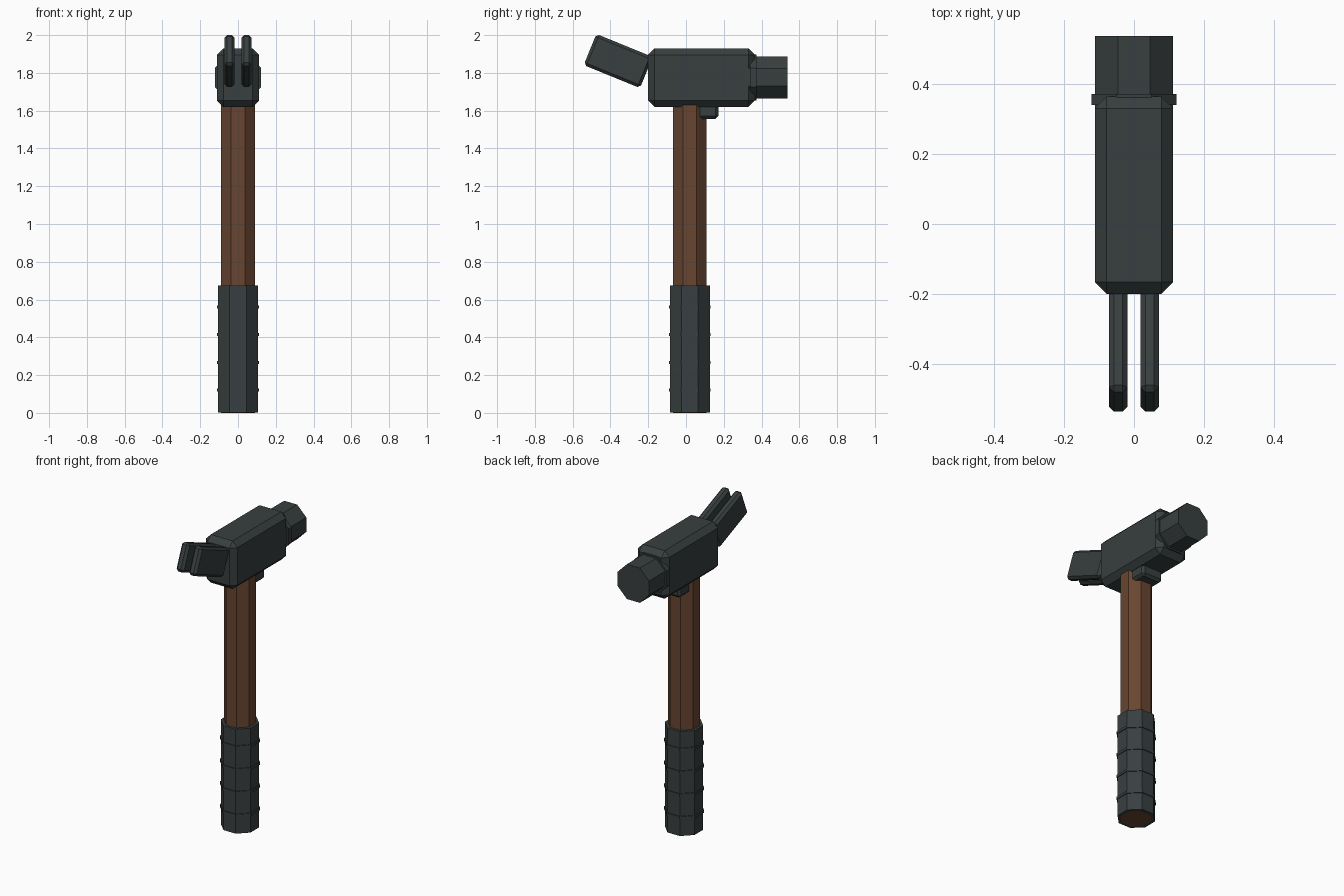
import bpy
import bmesh
from math import pi, cos, radians
from mathutils import Matrix, Vector

if "Cube" in bpy.data.objects:
    bpy.data.objects.remove(bpy.data.objects["Cube"], do_unlink=True)


def make_material(name, rgb):
    mat = bpy.data.materials.new(name)
    mat.use_nodes = True
    mat.diffuse_color = (*rgb, 1)
    mat.node_tree.nodes["Principled BSDF"].inputs["Base Color"].default_value = (*rgb, 1)
    return mat


STEEL = make_material("dark steel", (0.040, 0.050, 0.050))
RUBBER = make_material("dark rubber", (0.040, 0.050, 0.052))
WOOD = make_material("brown wood", (0.140, 0.060, 0.030))


def finish(bm, name, mat):
    mesh = bpy.data.meshes.new(name)
    bm.to_mesh(mesh)
    bm.free()
    mesh.materials.append(mat)
    obj = bpy.data.objects.new(name, mesh)
    bpy.context.collection.objects.link(obj)
    return obj


def octagon(name, mat, half_width, start, end, axis="Z"):
    """Eight-sided prism with flat sides facing the axes."""
    start, end = Vector(start), Vector(end)
    radius = half_width / cos(pi / 8)
    turn = Matrix.Rotation(pi / 8, 4, "Z")
    if axis == "Y":
        turn = Matrix.Rotation(-pi / 2, 4, "X") @ turn
    bm = bmesh.new()
    bmesh.ops.create_cone(bm, cap_ends=True, segments=8, radius1=radius, radius2=radius,
                          depth=(end - start).length,
                          matrix=Matrix.Translation((start + end) / 2) @ turn)
    return finish(bm, name, mat)


def chamfered_box(name, mat, centre, size, chamfer, tilt=0):
    bm = bmesh.new()
    bmesh.ops.create_cube(bm, size=1)
    bmesh.ops.scale(bm, vec=size, verts=bm.verts)
    bmesh.ops.bevel(bm, geom=bm.edges[:], offset=chamfer, segments=1,
                    affect="EDGES", profile=0.5)
    obj = finish(bm, name, mat)
    obj.location = centre
    obj.rotation_euler.x = tilt
    return obj


# Handle and grip
HANDLE_Y = 0.02
octagon("handle", WOOD, 0.089, (0, HANDLE_Y, 0), (0, HANDLE_Y, 1.66))
octagon("grip", RUBBER, 0.106, (0, HANDLE_Y, 0.001), (0, HANDLE_Y, 0.675))
for i in range(4):
    z = 0.12 + i * 0.147
    octagon(f"grip_ring_{i + 1}", RUBBER, 0.111,
            (0, HANDLE_Y, z - 0.008), (0, HANDLE_Y, z + 0.008))

# Head block with the lug below it
chamfered_box("head_block", STEEL, (0, 0.082, 1.775), (0.224, 0.564, 0.31), 0.034)
chamfered_box("lower_lug", STEEL, (0, 0.116, 1.605), (0.15, 0.112, 0.096), 0.015)

# Striking end
HEAD_Z = 1.776
octagon("collar", STEEL, 0.122, (0, 0.34, HEAD_Z), (0, 0.372, HEAD_Z), "Y")
octagon("striking_face", STEEL, 0.112, (0, 0.33, HEAD_Z), (0, 0.537, HEAD_Z), "Y")

# Pair of claws
for side, name in ((1, "left_claw"), (-1, "right_claw")):
    chamfered_box(name, STEEL, (side * 0.045, -0.359, 1.863),
                  (0.054, 0.322, 0.178), 0.015, radians(-22.2))
